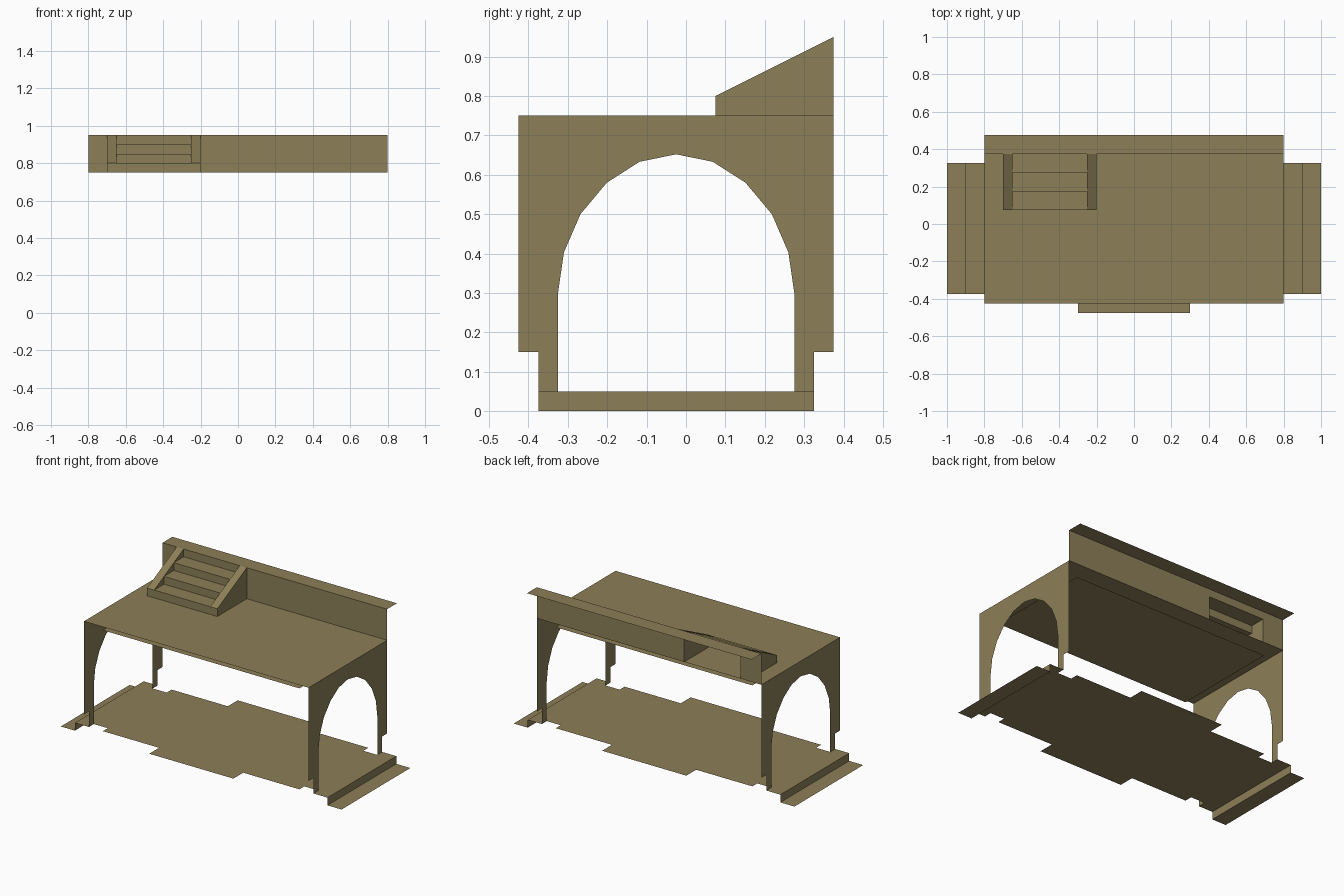
import bpy

if "Cube" in bpy.data.objects:
    bpy.data.objects.remove(bpy.data.objects["Cube"])

olive = bpy.data.materials.new("olive_tan")
olive.diffuse_color = (0.265, 0.215, 0.097, 1)
olive.use_nodes = True
olive.node_tree.nodes["Principled BSDF"].inputs["Base Color"].default_value = olive.diffuse_color


def make(name, faces):
    """Flat-faced object from a list of polygons (each a list of points)."""
    verts, polys = [], []
    for f in faces:
        polys.append(list(range(len(verts), len(verts) + len(f))))
        verts += f
    me = bpy.data.meshes.new(name)
    me.from_pydata(verts, [], polys)
    me.materials.append(olive)
    ob = bpy.data.objects.new(name, me)
    bpy.context.collection.objects.link(ob)
    return ob


def flat(x0, x1, y0, y1, z):
    return [(x0, y0, z), (x1, y0, z), (x1, y1, z), (x0, y1, z)]


def upright(x0, x1, y, z0, z1):
    return [(x0, y, z0), (x1, y, z0), (x1, y, z1), (x0, y, z1)]


YC = -0.025  # middle of the building in y

# Floor: room, door sills front and back, passages through the arches
make("floor", [
    flat(-0.7, 0.7, -0.375, 0.325, 0.05),
    flat(-0.3, 0.3, -0.475, -0.375, 0.05),
    flat(-0.3, 0.3, 0.325, 0.425, 0.05),
    flat(-0.8, -0.7, -0.325, 0.275, 0.05),
    flat(0.7, 0.8, -0.325, 0.275, 0.05),
])

# Ceiling and roof deck
make("ceiling", [flat(-0.7, 0.7, -0.375, 0.325, 0.70)])
make("roof_deck", [flat(-0.8, 0.8, -0.425, 0.375, 0.75)])

# Arched end walls and entry steps, one per side
arch = [(0.3, 0.05), (0.3, 0.3), (0.285, 0.403), (0.243, 0.5),
        (0.176, 0.58), (0.093, 0.633), (0, 0.652)]
outer = [(0.35, 0.05), (0.35, 0.15), (0.4, 0.15), (0.4, 0.75), (0, 0.75)]
for side, s in (("left", -1), ("right", 1)):
    halves = []
    for m in (-1, 1):
        halves.append([(s * 0.8, YC + m * y, z) for y, z in outer + arch[::-1]])
    make(side + "_arch_wall", halves)
    make(side + "_entry_step", [
        flat(s * 0.8, s * 0.9, -0.375, 0.325, 0.05),
        [(s * 0.9, -0.375, 0), (s * 0.9, 0.325, 0),
         (s * 0.9, 0.325, 0.05), (s * 0.9, -0.375, 0.05)],
        flat(s * 0.9, s * 1.0, -0.375, 0.325, 0),
    ])

# Back parapet, open behind the stairs, with its ledge
make("back_parapet", [
    upright(-0.8, -0.65, 0.375, 0.75, 0.95),
    upright(-0.25, 0.8, 0.375, 0.75, 0.95),
])
make("parapet_ledge", [flat(-0.8, 0.8, 0.375, 0.475, 0.95)])

# Stairs: risers and treads
steps = [upright(-0.65, -0.25, 0.075, 0.75, 0.80)]
for i in range(3):
    y, z = 0.075 + 0.1 * i, 0.80 + 0.05 * i
    steps.append(flat(-0.65, -0.25, y, y + 0.1, z))
    steps.append(upright(-0.65, -0.25, y + 0.1, z, z + 0.05))
make("stairs", steps)

# Sloped side walls of the stairs
profile = [(0.075, 0.75), (0.375, 0.75), (0.375, 0.95), (0.075, 0.80)]
for side, x0, x1 in (("left", -0.7, -0.65), ("right", -0.25, -0.2)):
    make(side + "_stair_wall", [
        [(x0, y, z) for y, z in profile],
        [(x1, y, z) for y, z in profile],
        upright(x0, x1, 0.075, 0.75, 0.80),
        [(x0, 0.075, 0.80), (x1, 0.075, 0.80), (x1, 0.375, 0.95), (x0, 0.375, 0.95)],
    ])
